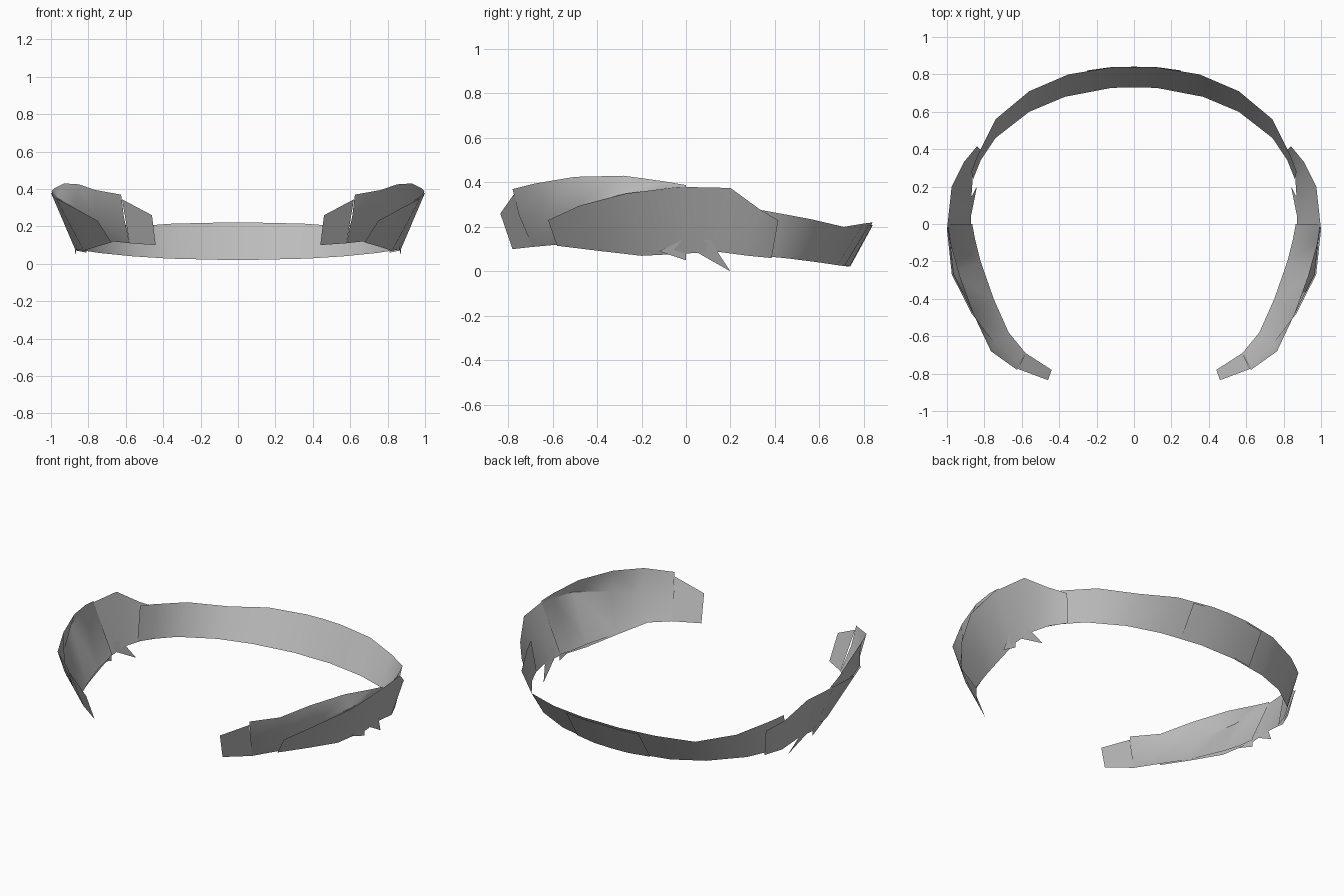
import bpy, math
from mathutils import Vector

grey = bpy.data.materials.new("grey")
grey.diffuse_color = (0.5, 0.5, 0.5, 1)


def build(name, verts, faces, mirror=True):
    me = bpy.data.meshes.new(name)
    me.from_pydata(verts, [], faces)
    me.materials.append(grey)
    ob = bpy.data.objects.new(name, me)
    bpy.context.collection.objects.link(ob)
    bpy.context.view_layer.objects.active = ob
    bpy.ops.object.select_all(action='DESELECT')
    ob.select_set(True)
    bpy.ops.object.shade_smooth_by_angle(angle=math.radians(40))
    if mirror:
        m = ob.modifiers.new("mirror", 'MIRROR')
        m.use_mirror_merge = True
        m.merge_threshold = 0.0005
    return ob


def strip(name, *rows, mirror=True):
    """Sheet lofted between edge rows, listed bottom to top."""
    n = len(rows[0])
    verts = [p for r in rows for p in r]
    faces = [(j * n + i, j * n + i + 1, (j + 1) * n + i + 1, (j + 1) * n + i)
             for j in range(len(rows) - 1) for i in range(n - 1)]
    return build(name, verts, [f[::-1] for f in faces] if name.startswith("back") else faces, mirror)


# back band, flaring outward toward its upper edge
band_low = [(0, .73, .02), (.12, .728, .022), (.37, .68, .028), (.56, .60, .04),
            (.74, .46, .058), (.82, .34, .07), (.86, .24, .08)]
band_top = [(0, .84, .222), (.12, .838, .22), (.35, .80, .215), (.56, .71, .20),
            (.74, .56, .235), (.835, .37, .27), (.87, .28, .285)]
strip("back_band", band_low, band_top)

# thin plate on the middle of the back band
out = Vector((0, .006, -.003))
plate_low = [Vector(p) + out for p in [(0, .732, .024), (.12, .73, .026), (.25, .705, .028)]]
plate_top = [Vector(p) + out for p in [(0, .835, .213), (.12, .833, .212), (.25, .815, .21)]]
strip("back_plate", plate_low, plate_top)

# main side panel, with its upper edge curling in
strip("side_panel",
      [(.58, -.69, .11), (.67, -.58, .12), (.75, -.40, .10), (.82, -.20, .09),
       (.85, -.08, .085), (.865, 0, .09)],
      [(.61, -.75, .25), (.75, -.63, .25), (.86, -.48, .30), (.965, -.27, .35),
       (.985, -.10, .37), (.994, 0, .38)],
      [(.625, -.78, .37), (.765, -.68, .395), (.85, -.50, .425), (.93, -.28, .43),
       (.98, -.10, .405), (.996, 0, .388)])

# outer overlay panel, lapping over the back band
strip("side_overlay",
      [(.677, -.58, .115), (.755, -.39, .092), (.825, -.20, .07), (.872, 0, .08),
       (.87, .13, .09), (.86, .28, .07), (.81, .385, .06)],
      [(.75, -.62, .23), (.868, -.48, .295), (.974, -.27, .35), (1.0, -.03, .38),
       (.975, .20, .375), (.91, .33, .28), (.84, .415, .23)])

# front end tab
strip("front_tab",
      [(.44, -.78, .10), (.58, -.69, .11)],
      [(.46, -.835, .26), (.62, -.775, .345)])

# hanging barbs below the side panel
build("side_barbs",
      [(.86, -.12, .09), (.895, -.02, .14), (.87, 0, .05), (.873, 0, .10),
       (.893, .02, .14), (.89, .12, .14), (.872, .14, .09), (.84, .20, 0), (.87, .05, .085)],
      [(0, 2, 3, 1), (4, 8, 7, 6, 5)])
